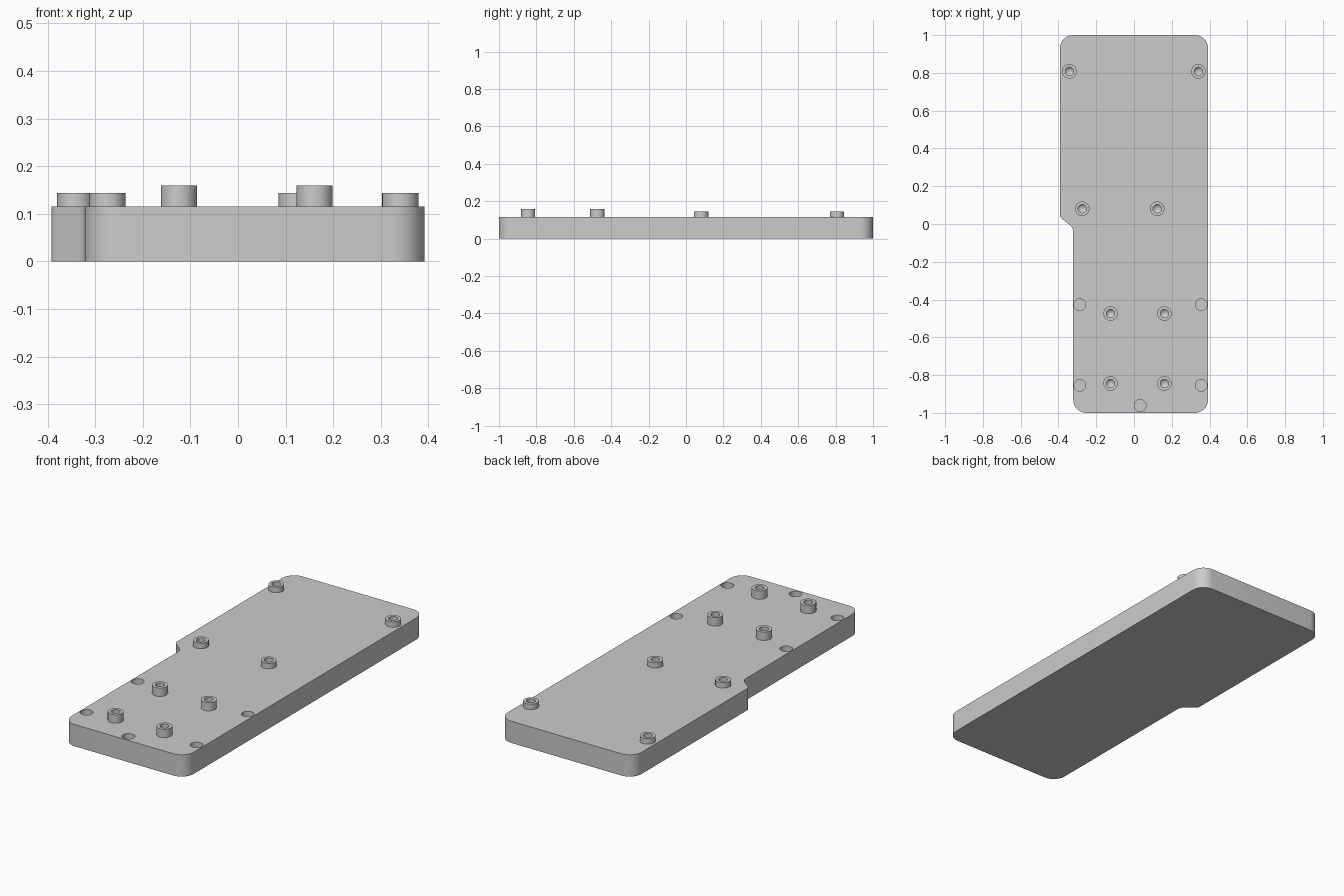
import bpy, bmesh, math
from mathutils import Vector

if "Cube" in bpy.data.objects:
    bpy.data.objects.remove(bpy.data.objects["Cube"], do_unlink=True)

TOP = 0.115          # plate thickness
POST_R, BORE_R = 0.038, 0.022
POCKET_R = 0.031

grey = bpy.data.materials.new("light grey")
grey.use_nodes = True
grey.diffuse_color = (0.6, 0.6, 0.6, 1)
grey.node_tree.nodes["Principled BSDF"].inputs["Base Color"].default_value = (0.6, 0.6, 0.6, 1)


def finish(bm, name):
    bmesh.ops.recalc_face_normals(bm, faces=bm.faces)
    mesh = bpy.data.meshes.new(name)
    bm.to_mesh(mesh)
    bm.free()
    mesh.materials.append(grey)
    obj = bpy.data.objects.new(name, mesh)
    bpy.context.collection.objects.link(obj)
    return obj


def smooth(obj):
    bpy.ops.object.select_all(action='DESELECT')
    obj.select_set(True)
    bpy.context.view_layer.objects.active = obj
    bpy.ops.object.shade_smooth_by_angle(angle=math.radians(30))


def fillet(prev, corner, nxt, radius, steps=10):
    """Points of an arc that rounds one outline corner."""
    a, b = (prev - corner).normalized(), (nxt - corner).normalized()
    half = a.angle(b) / 2
    centre = corner + (a + b).normalized() * radius / math.sin(half)
    start = (corner + a * radius / math.tan(half) - centre).normalized()
    end = (corner + b * radius / math.tan(half) - centre).normalized()
    return [centre + radius * start.slerp(end, i / steps) for i in range(steps + 1)]


def lathe(bm, profile, x, y, closed, steps=40):
    """Revolve an (r, z) profile around a vertical axis at x, y."""
    verts = [bm.verts.new((x + r, y, z)) for r, z in profile]
    pairs = list(zip(verts, verts[1:]))
    if closed:
        pairs.append((verts[-1], verts[0]))
    edges = [bm.edges.new(p) for p in pairs]
    bmesh.ops.spin(bm, geom=verts + edges, cent=(x, y, 0), axis=(0, 0, 1),
                   angle=math.tau, steps=steps)
    bmesh.ops.remove_doubles(bm, verts=bm.verts, dist=1e-5)


# Plate outline: (x, y, corner radius), with a step on the right side
outline = [(-0.322, -1, 0.07), (0.392, -1, 0.07), (0.392, 1, 0.07),
           (-0.392, 1, 0.07), (-0.392, 0.036, 0.03), (-0.322, -0.02, 0.04)]
pts = [Vector((x, y, 0)) for x, y, r in outline]
bm = bmesh.new()
ring = []
for i, (x, y, r) in enumerate(outline):
    ring += fillet(pts[i - 1], pts[i], pts[(i + 1) % len(pts)], r)
base = bm.faces.new([bm.verts.new(p) for p in ring])
top = bmesh.ops.extrude_face_region(bm, geom=[base], use_keep_orig=True)
bmesh.ops.translate(bm, vec=(0, 0, TOP),
                    verts=[g for g in top["geom"] if isinstance(g, bmesh.types.BMVert)])
plate = finish(bm, "base_plate")

# Mounting posts: low ones at the back, tall ones at the front
low, tall = 0.144, 0.159
posts = [(-0.342, 0.808, low), (0.341, 0.808, low), (-0.274, 0.081, low), (0.123, 0.081, low)]
posts += [(x, y, tall) for x in (-0.124, 0.161) for y in (-0.474, -0.844)]
pockets = [(x, y) for x in (-0.287, 0.356) for y in (-0.427, -0.854)] + [(0.033, -0.961)]

# Cutter for the round pockets and the drilled post bores
cut = bmesh.new()
for x, y in pockets:
    lathe(cut, [(0, 0.055), (POCKET_R, 0.055), (POCKET_R, 0.2), (0, 0.2)], x, y, False)
for x, y, h in posts:
    lathe(cut, [(0, 0.035), (BORE_R, 0.06), (BORE_R, 0.2), (0, 0.2)], x, y, False)
cutter = finish(cut, "hole_cutter")
cutter.hide_render = True

mod = plate.modifiers.new("holes", 'BOOLEAN')
mod.operation, mod.solver, mod.object = 'DIFFERENCE', 'EXACT', cutter
bpy.context.view_layer.objects.active = plate
bpy.ops.object.modifier_apply(modifier=mod.name)
bpy.data.objects.remove(cutter, do_unlink=True)
smooth(plate)

for i, (x, y, h) in enumerate(posts):
    bm = bmesh.new()
    lathe(bm, [(BORE_R, TOP), (POST_R, TOP), (POST_R, h), (BORE_R, h)], x, y, True)
    smooth(finish(bm, f"mounting_post_{i + 1}"))
